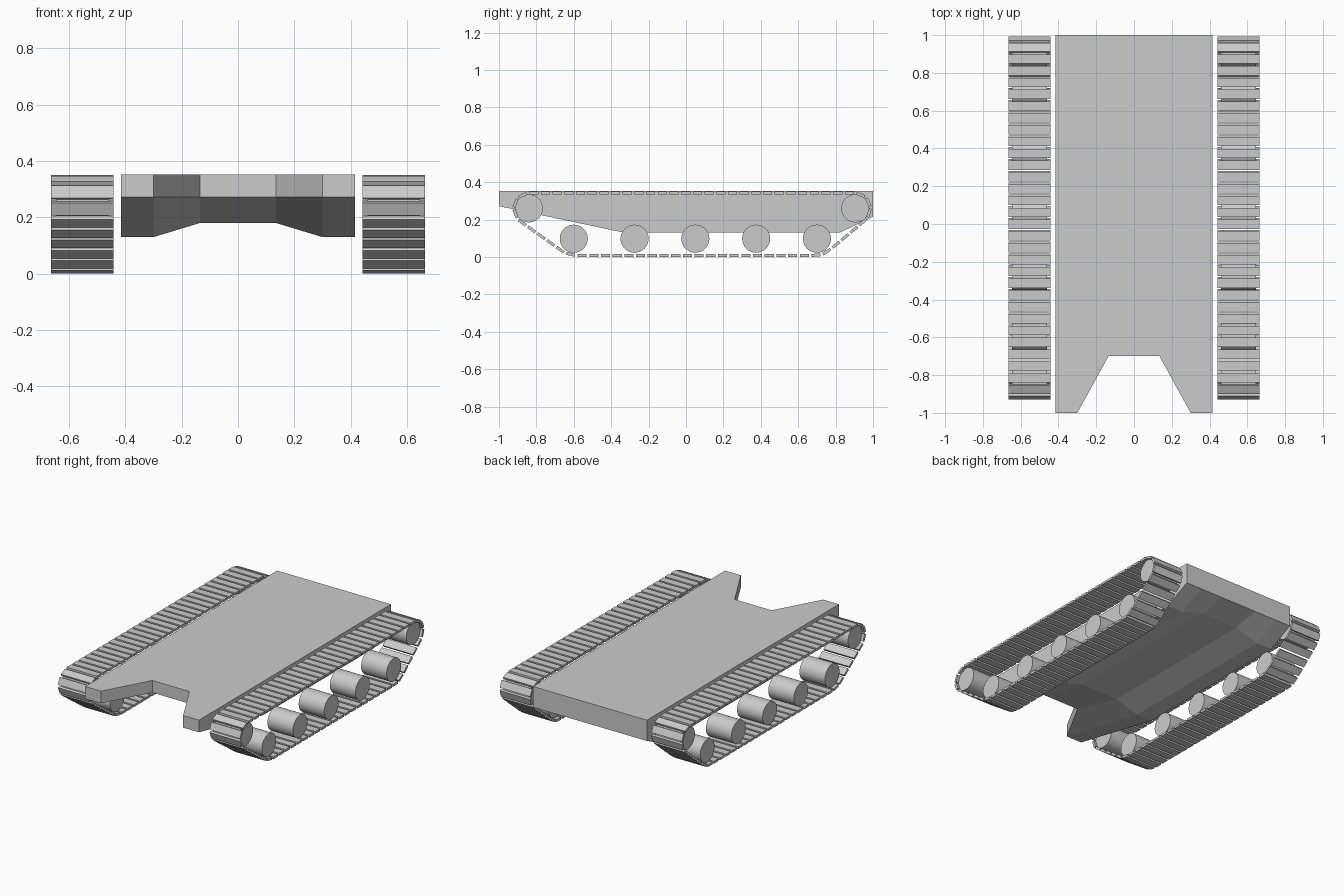
import bpy, bmesh, math
from mathutils import Vector, Matrix

if "Cube" in bpy.data.objects:
    bpy.data.objects.remove(bpy.data.objects["Cube"])


def new_object(name, bm):
    bmesh.ops.recalc_face_normals(bm, faces=bm.faces[:])
    me = bpy.data.meshes.new(name)
    bm.to_mesh(me)
    bm.free()
    ob = bpy.data.objects.new(name, me)
    bpy.context.collection.objects.link(ob)
    return ob


# Hull: each column is (x, front y, belly z); flat deck above, raised belly channel below
TOP, NOSE = 0.352, 0.272
half = [(0.135, -0.70, 0.18), (0.30, -1.0, 0.13), (0.415, -1.0, 0.13)]
columns = [(-x, y, z) for x, y, z in reversed(half)] + half
bm = bmesh.new()
grid = []
for x, yf, zb in columns:
    profile = [(yf, TOP), (yf, NOSE), (-0.33, zb), (0.82, zb), (1.0, 0.215), (1.0, TOP)]
    grid.append([bm.verts.new((x, y, z)) for y, z in profile])
for a, b in zip(grid, grid[1:]):
    for j in range(5):
        bm.faces.new((a[j], a[j + 1], b[j + 1], b[j]))
bm.faces.new(grid[0])
bm.faces.new(grid[-1])
bm.faces.new([c[0] for c in grid] + [c[5] for c in reversed(grid)])
new_object("hull", bm)

# Wheel layout: (y, z, track centre-line radius)
ROAD_Z = 0.098
wheels = [(-0.84, 0.26, 0.083), (0.905, 0.26, 0.083)]
wheels += [(y, ROAD_Z, 0.09) for y in (-0.6, -0.275, 0.05, 0.375, 0.70)]


def belt_loop():
    """Convex belt wrapped round all the wheels."""
    pts = sorted((y + r * math.cos(a), z + r * math.sin(a))
                 for y, z, r in wheels
                 for a in [k * math.tau / 64 for k in range(64)])

    def chain(seq):
        out = []
        for p in seq:
            while len(out) > 1 and ((out[-1][0] - out[-2][0]) * (p[1] - out[-2][1])
                                    - (out[-1][1] - out[-2][1]) * (p[0] - out[-2][0])) <= 0:
                out.pop()
            out.append(p)
        return out[:-1]
    return [Vector(p) for p in chain(pts) + chain(pts[::-1])]


def resample(loop, n):
    segs = [(a, b, (b - a).length) for a, b in zip(loop, loop[1:] + loop[:1])]
    step = sum(s[2] for s in segs) / n
    out, i, start = [], 0, 0.0
    for k in range(n):
        d = k * step
        while d > start + segs[i][2] and i < len(segs) - 1:
            start += segs[i][2]
            i += 1
        a, b, length = segs[i]
        out.append(a.lerp(b, (d - start) / length))
    return out


path = resample(belt_loop(), 66)
for side, label in ((-1, "left"), (1, "right")):
    cx = side * 0.553

    # Track made of separate flat links
    bm = bmesh.new()
    for a, b in zip(path, path[1:] + path[:1]):
        mid, d = (a + b) / 2, b - a
        mat = (Matrix.Translation((cx, mid.x, mid.y))
               @ Matrix.Rotation(math.atan2(d.y, d.x), 4, 'X')
               @ Matrix.Diagonal((0.222, d.length * 0.78, 0.016, 1)))
        bmesh.ops.create_cube(bm, size=1, matrix=mat)
    new_object(label + "_track", bm)

    # Wheels
    bm = bmesh.new()
    for y, z, r in wheels:
        bmesh.ops.create_cone(bm, cap_ends=True, segments=32, radius1=0.075, radius2=0.075,
                              depth=0.186, matrix=Matrix.Translation((cx, y, z))
                              @ Matrix.Rotation(math.pi / 2, 4, 'Y'))
    ob = new_object(label + "_wheels", bm)
    bpy.ops.object.select_all(action='DESELECT')
    ob.select_set(True)
    bpy.context.view_layer.objects.active = ob
    bpy.ops.object.shade_smooth_by_angle()
